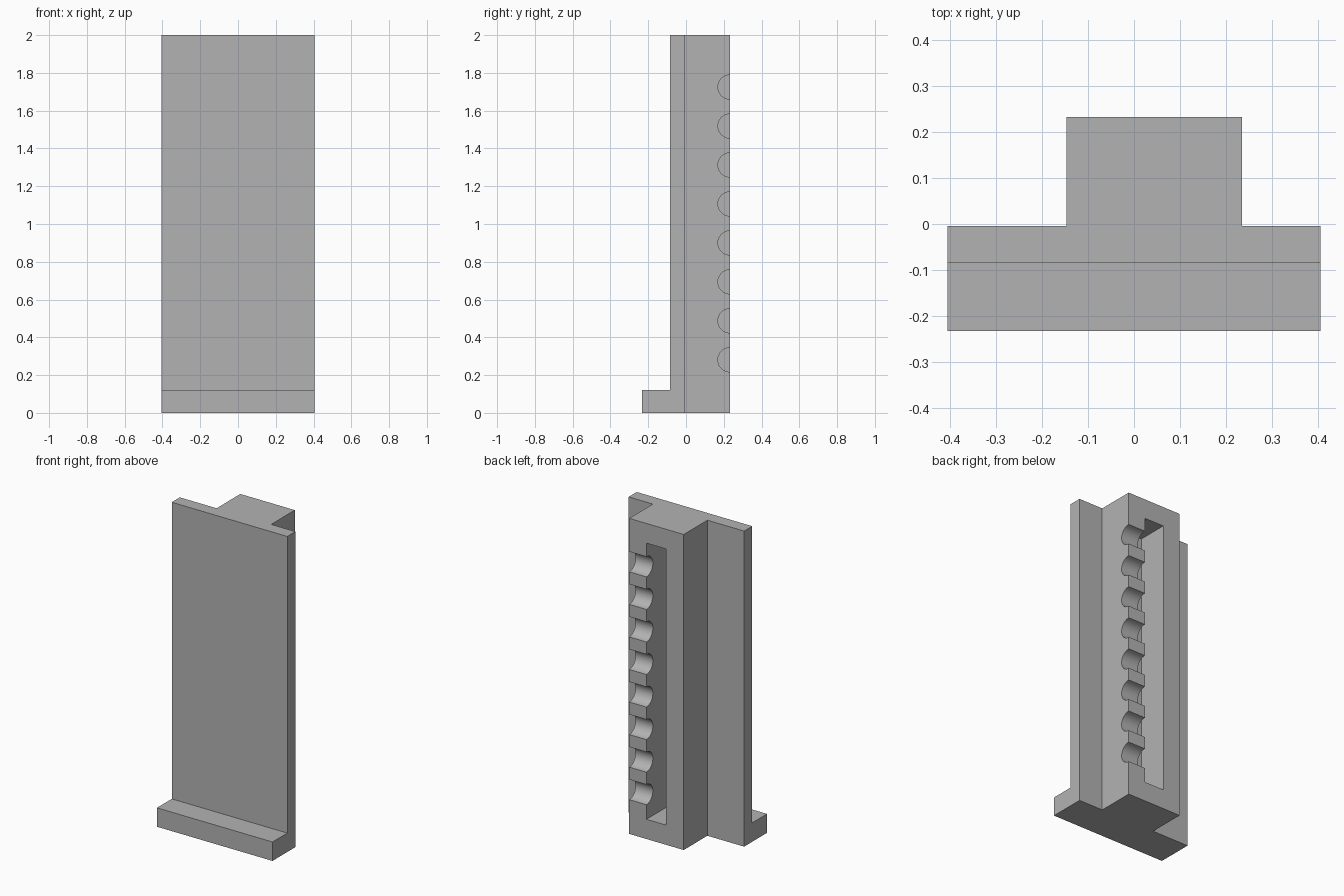
import bpy
import bmesh
import math
from mathutils import Matrix, Vector

cube = bpy.data.objects.get("Cube")
if cube:
    bpy.data.objects.remove(cube, do_unlink=True)

HALF_WIDTH, HEIGHT = 0.405, 2.0
FRONT, PANEL_FRONT, PANEL_BACK, BACK = -0.233, -0.085, -0.004, 0.233
FOOT_HEIGHT = 0.12
BLOCK_LEFT, BLOCK_RIGHT = 0.235, -0.147

grey = bpy.data.materials.new("plain grey")
grey.use_nodes = True
grey.diffuse_color = (0.45, 0.45, 0.45, 1)
grey.node_tree.nodes["Principled BSDF"].inputs["Base Color"].default_value = grey.diffuse_color


def make_object(name, bm):
    bmesh.ops.recalc_face_normals(bm, faces=bm.faces)
    mesh = bpy.data.meshes.new(name)
    bm.to_mesh(mesh)
    bm.free()
    mesh.materials.append(grey)
    obj = bpy.data.objects.new(name, mesh)
    bpy.context.collection.objects.link(obj)
    return obj


def prism(name, outline, start, depth):
    """Extrude a closed outline of 3D points along a vector."""
    bm = bmesh.new()
    face = bm.faces.new([bm.verts.new(Vector(p) + Vector(start)) for p in outline])
    result = bmesh.ops.extrude_face_region(bm, geom=[face])
    moved = [v for v in result["geom"] if isinstance(v, bmesh.types.BMVert)]
    bmesh.ops.translate(bm, verts=moved, vec=depth)
    return make_object(name, bm)


def box(name, x0, x1, y0, y1, z0, z1):
    outline = [(x0, y0, z0), (x1, y0, z0), (x1, y1, z0), (x0, y1, z0)]
    return prism(name, outline, (0, 0, 0), (0, 0, z1 - z0))


def combine(target, tool, operation):
    """Apply a boolean and discard the tool."""
    tool.hide_render = True
    mod = target.modifiers.new(operation.lower(), "BOOLEAN")
    mod.operation, mod.object, mod.solver = operation, tool, "EXACT"
    bpy.context.view_layer.update()
    graph = bpy.context.evaluated_depsgraph_get()
    mesh = bpy.data.meshes.new_from_object(target.evaluated_get(graph))
    target.modifiers.clear()
    target.data = mesh
    bpy.data.objects.remove(tool, do_unlink=True)


# Upright panel with its foot, as one L profile
profile = [(FRONT, 0), (PANEL_BACK, 0), (PANEL_BACK, HEIGHT),
           (PANEL_FRONT, HEIGHT), (PANEL_FRONT, FOOT_HEIGHT), (FRONT, FOOT_HEIGHT)]
stand = prism("footed_panel", [(0, y, z) for y, z in profile],
              (-HALF_WIDTH, 0, 0), (2 * HALF_WIDTH, 0, 0))

# Thick block running up the back
block = box("back_block", BLOCK_RIGHT, BLOCK_LEFT, -0.05, BACK, 0, HEIGHT)
combine(stand, block, "UNION")

# Long pocket in the back of the block
pocket = box("pocket_cutter", -0.024, 0.114, 0.037, BACK + 0.1, 0.125, 1.875)
combine(stand, pocket, "DIFFERENCE")

# Row of round notches through the left wall of the pocket
bm = bmesh.new()
for i in range(8):
    place = (Matrix.Translation((0.18, BACK, 0.281 + i * 0.2063))
             @ Matrix.Rotation(math.pi / 2, 4, "Y"))
    bmesh.ops.create_cone(bm, cap_ends=True, segments=48, radius1=0.064,
                          radius2=0.064, depth=0.24, matrix=place)
combine(stand, make_object("notch_cutter", bm), "DIFFERENCE")

# Merge flat faces left split by the cuts
bm = bmesh.new()
bm.from_mesh(stand.data)
bmesh.ops.remove_doubles(bm, verts=bm.verts, dist=0.0001)
bmesh.ops.dissolve_limit(bm, angle_limit=math.radians(0.5), verts=bm.verts, edges=bm.edges)
bm.to_mesh(stand.data)
bm.free()

# Smooth the notch curves and keep every corner sharp
bpy.ops.object.select_all(action="DESELECT")
stand.select_set(True)
bpy.context.view_layer.objects.active = stand
bpy.ops.object.shade_smooth_by_angle(angle=math.radians(30))
